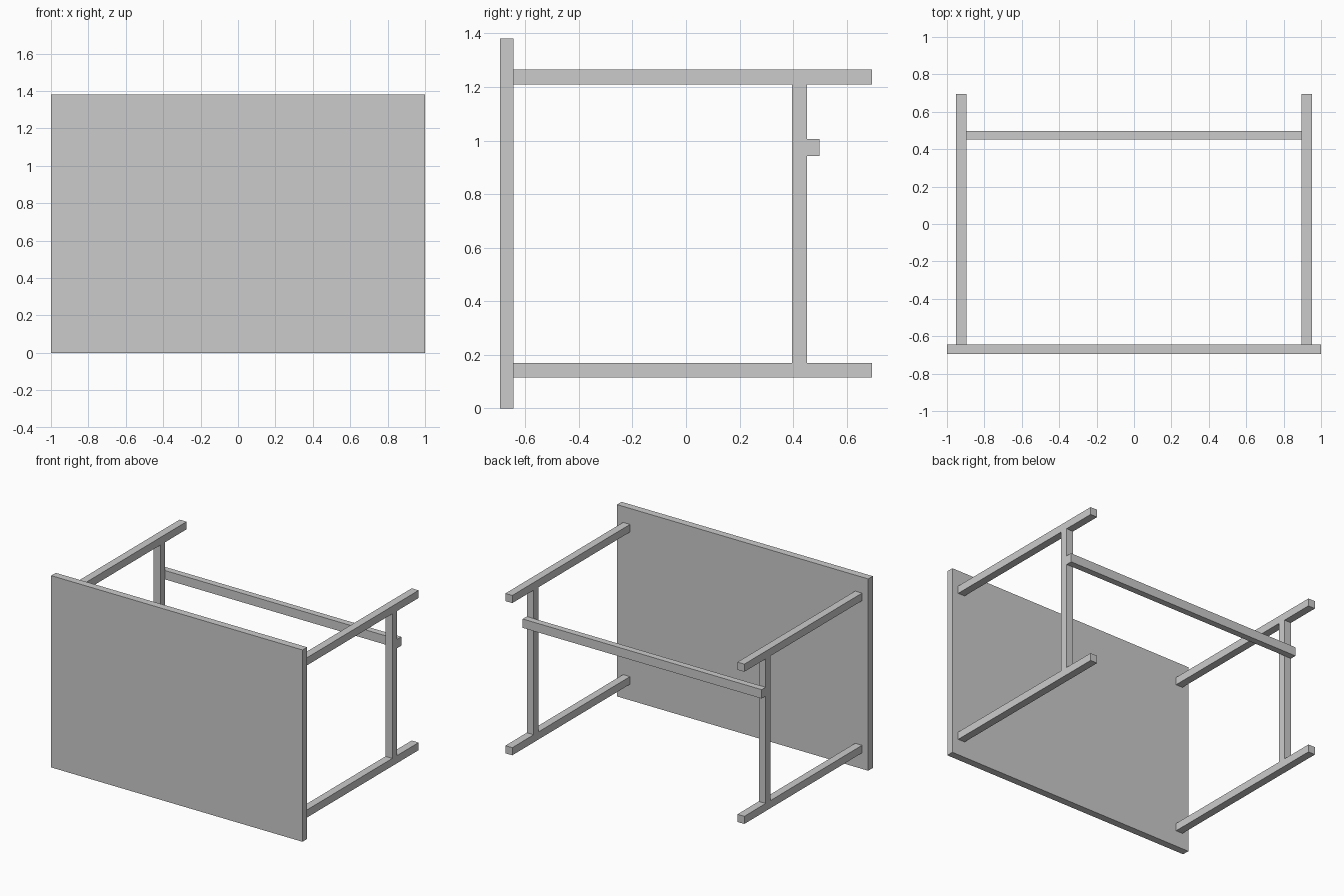
import bpy

if "Cube" in bpy.data.objects:
    bpy.data.objects.remove(bpy.data.objects["Cube"])


def box(name, x, y, z):
    """Box from (min, max) extents on each axis."""
    lo, hi = zip(x, y, z)
    bpy.ops.mesh.primitive_cube_add(
        size=1, location=[(a + b) / 2 for a, b in zip(lo, hi)])
    ob = bpy.context.object
    ob.name = name
    ob.scale = [b - a for a, b in zip(lo, hi)]
    bpy.ops.object.transform_apply(location=False, rotation=False, scale=True)
    return ob


# Table resting on one long edge: the top stands upright at the front
HEIGHT = 1.38
TOP_BACK = -0.643
DEPTH = 0.695
LEG_IN, LEG_OUT = 0.896, 0.951
LEG_Z = (0.115, 0.17)
RAIL_Y = (0.396, 0.452)

box("table_top", (-1, 1), (-DEPTH, TOP_BACK), (0, HEIGHT))

for side, name in ((-1, "left"), (1, "right")):
    x = sorted((side * LEG_IN, side * LEG_OUT))
    # Pair of legs reaching back from the top
    box(f"lower_leg_{name}", x, (TOP_BACK, DEPTH), LEG_Z)
    box(f"upper_leg_{name}", x, (TOP_BACK, DEPTH),
        (HEIGHT - LEG_Z[1], HEIGHT - LEG_Z[0]))
    # Rail joining the two legs
    box(f"side_rail_{name}", x, RAIL_Y, (LEG_Z[1], HEIGHT - LEG_Z[1]))

# Foot bar fixed across the outside of both side rails
box("foot_bar", (-LEG_OUT, LEG_OUT), (RAIL_Y[1], 0.498), (0.942, 1.006))
